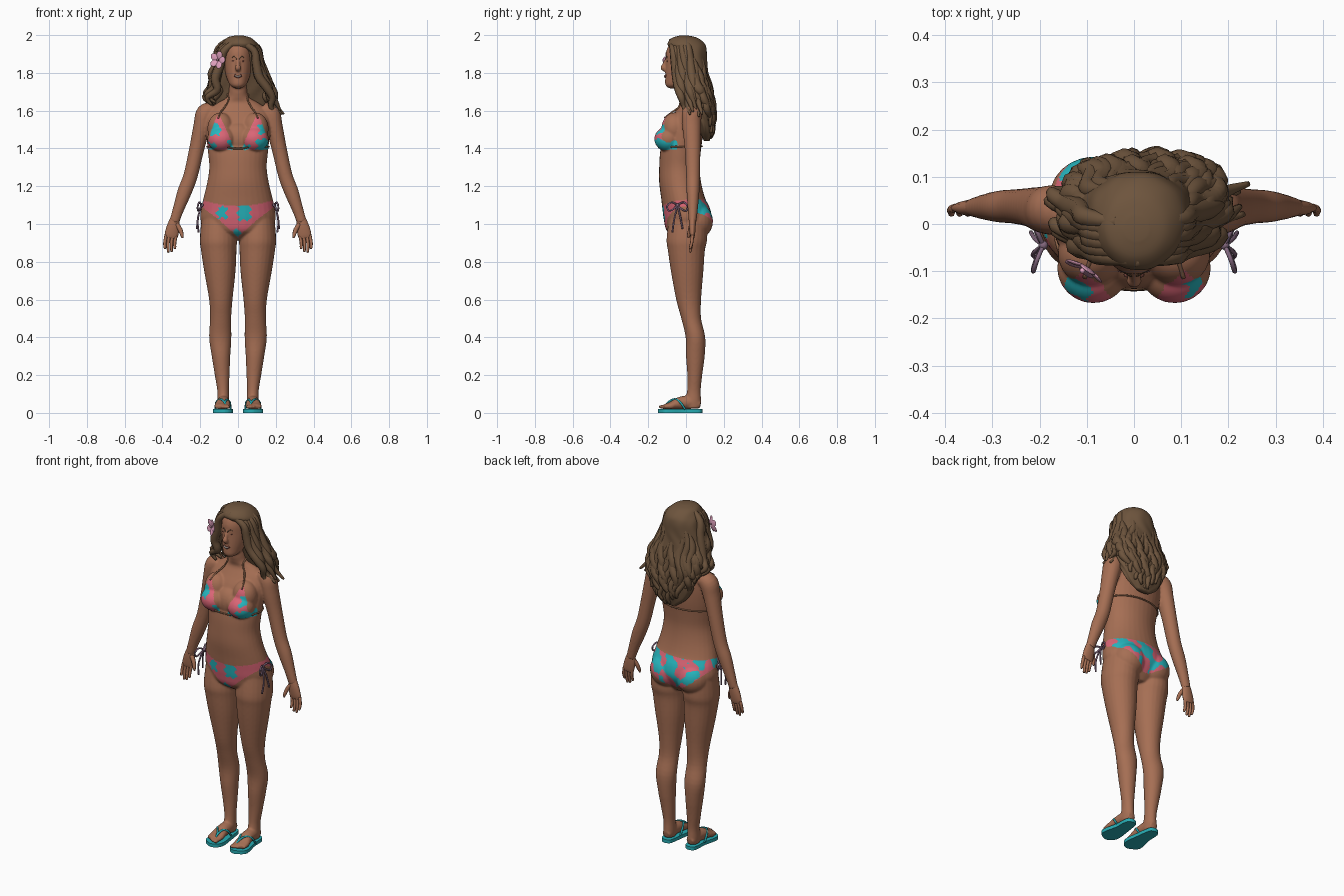
import bpy, bmesh, math, random
from mathutils import Vector, Matrix, noise
from mathutils.bvhtree import BVHTree

random.seed(4)
MATS = {}
for mname, col in {
    "skin": (0.38, 0.158, 0.088), "hair brown": (0.155, 0.09, 0.047),
    "bikini pink": (0.70, 0.13, 0.18), "bikini teal": (0.02, 0.47, 0.52),
    "sandal teal": (0.02, 0.41, 0.45), "tie purple": (0.23, 0.14, 0.21),
    "string brown": (0.31, 0.15, 0.08), "flower pink": (0.76, 0.36, 0.52),
    "teeth white": (0.75, 0.68, 0.62), "lip brown": (0.24, 0.08, 0.06)}.items():
    m = bpy.data.materials.new(mname)
    m.diffuse_color = (*col, 1)
    MATS[mname] = m


def spline(rows, sub):
    """Catmull-Rom through tuples of any length."""
    out = []
    for i in range(len(rows) - 1):
        p = [rows[max(i - 1, 0)], rows[i], rows[i + 1], rows[min(i + 2, len(rows) - 1)]]
        for k in range(sub):
            t = k / sub
            out.append([0.5 * (2 * b + (c - a) * t + (2 * a - 5 * b + 4 * c - d) * t * t
                               + (3 * b - a - 3 * c + d) * t ** 3) for a, b, c, d in zip(*p)])
    return out + [list(rows[-1])]


def sweep(bm, rows, n=16, sub=4, ref=(1, 0, 0), level=False, wob=None):
    """Skin elliptical rings (x, y, z, ra, rb) along a smooth path."""
    P = spline(rows, sub)
    rings = []
    for i, r in enumerate(P):
        c = Vector(r[:3])
        t = Vector(P[min(i + 1, len(P) - 1)][:3]) - Vector(P[max(i - 1, 0)][:3])
        t = Vector((0, 0, 1)) if level else t.normalized()
        a = Vector(ref)
        a = (a - t * a.dot(t)).normalized()
        b = t.cross(a)
        ring = []
        for k in range(n):
            th = 2 * math.pi * k / n
            w = wob(th, c.z) if wob else 1
            ring.append(bm.verts.new(c + (a * max(r[3], .001) * math.cos(th)
                                          + b * max(r[4], .001) * math.sin(th)) * w))
        rings.append(ring)
    for A, B in zip(rings, rings[1:]):
        for k in range(n):
            bm.faces.new((A[k], A[(k + 1) % n], B[(k + 1) % n], B[k]))
    bm.faces.new(rings[0][::-1])
    bm.faces.new(rings[-1])


def cord(bm, pts, r, n=6, sub=4, ref=(0.31, 0.2, 0.93)):
    sweep(bm, [(*p, r, r) for p in pts], n, sub, ref)


def ball(bm, c, r, rot=None, u=16, v=10):
    mat = Matrix.Translation(c) @ (rot or Matrix()) @ Matrix.Diagonal((*r, 1))
    bmesh.ops.create_uvsphere(bm, u_segments=u, v_segments=v, radius=1, matrix=mat)


def finish(bm, name, mats):
    bmesh.ops.recalc_face_normals(bm, faces=bm.faces)
    me = bpy.data.meshes.new(name)
    bm.to_mesh(me)
    bm.free()
    for mn in mats:
        me.materials.append(MATS[mn])
    me.shade_smooth()
    ob = bpy.data.objects.new(name, me)
    bpy.context.collection.objects.link(ob)
    return ob


def fb(z, f, b, rx, x=0):
    """Ring from front y, back y and half width."""
    return (x, (f + b) / 2, z, rx, (b - f) / 2)


# body: overlapping volumes fused by a voxel remesh
bm = bmesh.new()
sweep(bm, [fb(.915, -.04, .07, .06), fb(.96, -.10, .105, .16), fb(1.02, -.117, .135, .198),
           fb(1.08, -.125, .128, .195), fb(1.14, -.132, .10, .182), fb(1.22, -.142, .08, .163),
           fb(1.30, -.142, .072, .152), fb(1.38, -.137, .078, .159), fb(1.46, -.122, .088, .167),
           fb(1.54, -.092, .092, .17), fb(1.60, -.055, .088, .158), fb(1.64, -.034, .075, .11),
           fb(1.67, -.04, .06, .06), fb(1.71, -.048, .05, .048), fb(1.79, -.05, .05, .046)],
      32, 4, level=True)
ball(bm, (0, -.07, 1.45), (.10, .068, .09), u=24, v=16)
# head and nose
sweep(bm, [fb(1.718, -.09, -.06, .016), fb(1.735, -.109, -.01, .042), fb(1.77, -.11, .05, .059),
           fb(1.81, -.109, .075, .069), fb(1.86, -.107, .085, .074), fb(1.91, -.106, .085, .072),
           fb(1.95, -.088, .07, .06), fb(1.975, -.05, .04, .03)], 28, 4, level=True)
sweep(bm, [(0, -.103, 1.875, .008, .008), (0, -.116, 1.845, .011, .01),
           (0, -.122, 1.826, .017, .014), (0, -.108, 1.815, .012, .01)], 10, 4)
for s in (1, -1):
    ball(bm, (s * .086, -.093, 1.45), (.077, .075, .068), u=24, v=16)      # bust
    ball(bm, (s * .092, -.062, 1.505), (.070, .068, .085), u=24, v=16)
    ball(bm, (s * .085, .055, 1.015), (.095, .088, .095), u=24, v=16)      # seat
    sweep(bm, [fb(z, f, b, r, s * x) for z, f, b, r, x in (
        (1.03, -.09, .11, .088, .105), (.92, -.103, .112, .098, .104), (.86, -.096, .1, .094, .102),
        (.75, -.08, .092, .083, .096), (.6, -.052, .08, .062, .091), (.5, -.025, .08, .056, .092),
        (.4, -.002, .102, .059, .094), (.3, .0, .099, .049, .09), (.2, .007, .086, .039, .084),
        (.12, .006, .078, .031, .079), (.06, -.005, .08, .032, .078), (.024, 0, .075, .03, .078))],
          24, 4, level=True)
    # arm
    sweep(bm, [(s * .13, .03, 1.605, .04, .045), (s * .17, .03, 1.585, .052, .052),
               (s * .19, .03, 1.52, .046, .05), (s * .218, .035, 1.40, .040, .042),
               (s * .25, .037, 1.26, .038, .037), (s * .283, .037, 1.17, .038, .034),
               (s * .315, .036, 1.08, .030, .027), (s * .338, .035, 1.01, .026, .02)], 20, 5)
    # foot and toes
    sweep(bm, [(s * .078, .075, .042, .024, .02), (s * .078, .03, .055, .032, .034),
               (s * .079, -.03, .052, .036, .034), (s * .082, -.08, .038, .044, .02),
               (s * .083, -.115, .032, .042, .014)], 20, 4)
    for i in range(5):
        ball(bm, (s * (.053 + .0155 * i), -.127 + .007 * i * i / 2.5, .032),
             (.011 - .0007 * i, .019, .011))
body = finish(bm, "body", ["skin"])
rm = body.modifiers.new("fuse", 'REMESH')
rm.mode, rm.voxel_size = 'VOXEL', 0.0055
sm = body.modifiers.new("soften", 'SMOOTH')
sm.factor, sm.iterations = 0.5, 6
dg = bpy.context.evaluated_depsgraph_get()
me = bpy.data.meshes.new_from_object(body.evaluated_get(dg))
body.modifiers.clear()
body.data = me
me.name = "body"
me.materials.clear()
for mn in ("skin", "bikini pink", "bikini teal"):
    me.materials.append(MATS[mn])


def in_bikini(c):
    x, y, z = abs(c.x), c.y, c.z
    if .9 < z < 1.14 and x < .225:                       # bottom
        if y < 0:
            return .925 + .15 * (x / .17) ** .85 < z < 1.095 + .03 * (x / .18) ** 2
        return .95 + .115 * (x / .18) ** 1.5 < z < 1.13
    if 1.392 < z < 1.575 and y < -.045:                  # triangle cups
        h = ((1.575 - z) / .183) ** .75
        return .106 - .086 * h < x < .106 + .064 * h
    return False


# teal blocks of the front print: x range, z range
BLOCKS = [(-.11, -.06, 1.03, 1.09), (0, .065, 1.02, 1.11), (-.03, .01, .93, .97),
          (-.16, -.095, 1.47, 1.53), (-.05, 0, 1.39, 1.44), (-.15, -.12, 1.39, 1.43),
          (.10, .18, 1.39, 1.45), (.11, .15, 1.475, 1.53), (.02, .06, 1.39, 1.42)]


def teal(c):
    if c.y < -.03:
        x, z = c.x + .008 * math.sin(c.z * 150), c.z + .006 * math.sin(c.x * 170)
        return any(a < x < b and d < z < e for a, b, d, e in BLOCKS)
    return noise.noise(c * 19 + Vector((3, 1, 7))) > .0


for p in me.polygons:
    p.material_index = (2 if teal(p.center) else 1) if in_bikini(p.center) else 0
me.shade_smooth()
tree = BVHTree.FromPolygons([v.co for v in me.vertices], [p.vertices[:] for p in me.polygons])


def on_body(p, off=.003):
    q, nrm, _, _ = tree.find_nearest(Vector(p))
    return q + nrm * off


# hands
for s, side in ((1, "left"), (-1, "right")):
    bm = bmesh.new()
    sweep(bm, [(s * .334, .035, 1.035, .022, .017), (s * .342, .034, .99, .033, .018),
               (s * .352, .034, .945, .036, .014), (s * .355, .034, .925, .032, .009)], 14, 4)
    for i in range(4):
        x, tip = .328 + .0175 * i, (.868, .853, .85, .868)[i]
        sweep(bm, [(s * x, .034, .94, .009, .009), (s * (x + .007), .03, .9, .0085, .0085),
                   (s * (x + .006), .022, tip + .005, .007, .007),
                   (s * (x + .006), .021, tip, .003, .003)], 8, 3)
    sweep(bm, [(s * .325, .03, 1.0, .013, .013), (s * .306, .022, .97, .012, .011),
               (s * .296, .014, .94, .009, .009), (s * .294, .012, .925, .004, .004)], 8, 3)
    finish(bm, side + "_hand", ["skin"])

# face details
bm = bmesh.new()
cord(bm, [on_body((x, -.13, 1.779 + 14 * x * x), .0) for x in (-.026, -.013, 0, .013, .026)], .0065, 8)
for s in (1, -1):
    ball(bm, on_body((s * .031, -.12, 1.862), -.003), (.013, .004, .0035))
finish(bm, "lips_and_eyelids", ["lip brown"])
bm = bmesh.new()
cord(bm, [on_body((x, -.13, 1.781 + 14 * x * x), .004) for x in (-.018, -.009, 0, .009, .018)], .0038, 8)
finish(bm, "teeth", ["teeth white"])
bm = bmesh.new()
for s in (1, -1):
    cord(bm, [on_body((s * x, -.13, z), -.001) for x, z in ((.015, 1.88), (.033, 1.887), (.05, 1.88))], .0025)
finish(bm, "eyebrows", ["hair brown"])

# hair: one wavy mass plus swept locks
HAIR = [(.005, -.01, 1.997, .025, .025), (.005, -.006, 1.985, .065, .068), (.01, .0, 1.955, .092, .098),
        (.01, .015, 1.92, .106, .095), (.01, .022, 1.86, .118, .09), (.012, .036, 1.80, .132, .08),
        (.02, .058, 1.72, .16, .071), (.025, .08, 1.64, .16, .063), (.028, .094, 1.56, .142, .051),
        (.03, .104, 1.49, .105, .034), (.03, .11, 1.44, .045, .015)]
TABLE = spline(HAIR, 8)


def hair_pt(th, z, out):
    r = min(TABLE, key=lambda q: abs(q[2] - z))
    d = Vector((math.cos(th), math.sin(th), 0))
    return Vector((r[0] + r[3] * d.x, r[1] + r[4] * d.y, z)) + d * out


bm = bmesh.new()
sweep(bm, HAIR, 64, 5, level=True, wob=lambda th, z: 1 + .03 * min(1, (2 - z) * 4)
      * math.sin(9 * th + 3 * math.sin(z * 24)))
for k in range(30):
    th0 = math.pi * (-.16 + 1.32 * k / 29) + random.uniform(-.06, .06)
    back = max(0, math.sin(th0))
    end = 1.64 - .17 * back + random.uniform(-.03, .03)
    ph, rows = random.uniform(0, 6.3), []
    top = random.uniform(1.80, 1.93)
    for j in range(13):
        f = j / 12
        z = top + (end - top) * f
        th = th0 + .16 * (.3 + f) * math.sin(f * 12 + ph)
        r = .024 * math.sin(math.pi * (.06 + .88 * f)) ** .7
        rows.append((*hair_pt(th, z, -.016 + .012 * f + .01 * f * math.sin(f * 15 + ph)), r, r))
    sweep(bm, rows, 8, 2)
# locks framing the face and falling on the shoulders
LEFT = [(-.01, -.075, 1.968), (-.076, -.066, 1.915), (-.092, -.052, 1.84), (-.118, -.045, 1.77),
        (-.122, -.035, 1.71), (-.155, -.015, 1.67), (-.13, -.005, 1.63)]
RIGHT = [(.0, -.078, 1.97), (.08, -.068, 1.92), (.098, -.058, 1.85), (.118, -.05, 1.78),
         (.148, -.04, 1.72), (.172, -.025, 1.67), (.185, -.01, 1.62), (.215, .005, 1.57)]
for path in (LEFT, RIGHT):
    s = 1 if path is RIGHT else -1
    for k in range(6):
        rows = []
        for j, (x, y, z) in enumerate(path):
            f = j / (len(path) - 1)
            r = .004 + .021 * math.sin(math.pi * (.15 + .82 * f))
            w = .017 * f * math.sin(12 * f + 1.7 * k)
            rows.append((x + s * .005 * k * (1 - .6 * f) + w, y + .016 * k,
                         z + .003 * k * (1 - f) + .012 * f * (k % 4), r, r))
        sweep(bm, rows, 8, 4, ref=(.2, .95, .1))
finish(bm, "hair", ["hair brown"])

# flower behind the ear
axis = Vector((-.5, -.85, .1)).to_track_quat('Z', 'Y').to_matrix().to_4x4()
centre = Matrix.Translation((-.105, -.092, 1.868)) @ axis
bm = bmesh.new()
for k in range(5):
    spin = centre @ Matrix.Rotation(k * math.tau / 5, 4, 'Z')
    ball(bm, spin @ Vector((.026, 0, .003)), (.023, .019, .004),
         spin.to_3x3().to_4x4() @ Matrix.Rotation(-.25, 4, 'Y'))
ball(bm, centre @ Vector((0, 0, .008)), (.006, .006, .006))
finish(bm, "flower", ["flower pink"])

# bikini top strings
bm = bmesh.new()
for s in (1, -1):
    cord(bm, [on_body((s * x, y, z)) for x, y, z in (
        (.106, -.12, 1.565), (.093, -.08, 1.60), (.075, -.06, 1.635), (.058, -.04, 1.665),
        (.05, .0, 1.685), (.03, .05, 1.69), (0, .06, 1.69))], .0045)
    cord(bm, [on_body((s * .158 * math.sin(a), -.03 + .12 * math.cos(a), 1.41))
              for a in [i * 2.0 / 10 for i in range(11)]], .0045)
cord(bm, [on_body((x, -.15, 1.402)) for x in (-.05, -.025, 0, .025, .05)], .0045)
finish(bm, "top_strings", ["string brown"])

# side ties of the bikini bottom
bm = bmesh.new()
for s in (1, -1):
    K = (s * .192, -.045, 1.10)
    ball(bm, K, (.01, .01, .01))
    for d in (-1, 1):
        cord(bm, [K, (s * .205, -.045 + d * .03, 1.115), (s * .213, -.045 + d * .055, 1.095),
                  (s * .212, -.045 + d * .045, 1.07), (s * .203, -.045 + d * .02, 1.08), K], .005)
        cord(bm, [K, (s * .208, -.045 + d * .012, 1.05), (s * .214, -.045 + d * .02, 1.01),
                  (s * (.213 + .005 * d), -.045 + d * .027, .965 + .01 * d)], .005)
finish(bm, "side_ties", ["tie purple"])

# flip-flop sandals
for s, side in ((1, "left"), (-1, "right")):
    bm = bmesh.new()
    outline = spline([(.078, .088), (.104, .078), (.113, .045), (.115, -.01), (.130, -.075), (.130, -.115),
                      (.10, -.14), (.07, -.148), (.038, -.13), (.026, -.09), (.034, -.02), (.043, .045),
                      (.052, .078), (.078, .088)], 4)[:-1]
    face = bm.faces.new([bm.verts.new((s * x, y, 0)) for x, y in outline])
    up = bmesh.ops.extrude_face_region(bm, geom=[face])["geom"]
    bmesh.ops.translate(bm, vec=(0, 0, .02), verts=[g for g in up if isinstance(g, bmesh.types.BMVert)])
    sole = finish(bm, side + "_sandal_sole", ["sandal teal"])
    sole.data.shade_flat()
    bm = bmesh.new()
    for x1 in (.118, .04):
        mid = (.068 + x1) / 2
        cord(bm, [(s * .064, -.118, .018), on_body((s * .066, -.105, .07), .001),
                  on_body((s * mid, -.065, .08), .001), on_body((s * (x1 * .8 + mid * .2), -.03, .055), .001),
                  (s * x1, -.005, .018)], .0055, 8)
    finish(bm, side + "_sandal_strap", ["sandal teal"])
